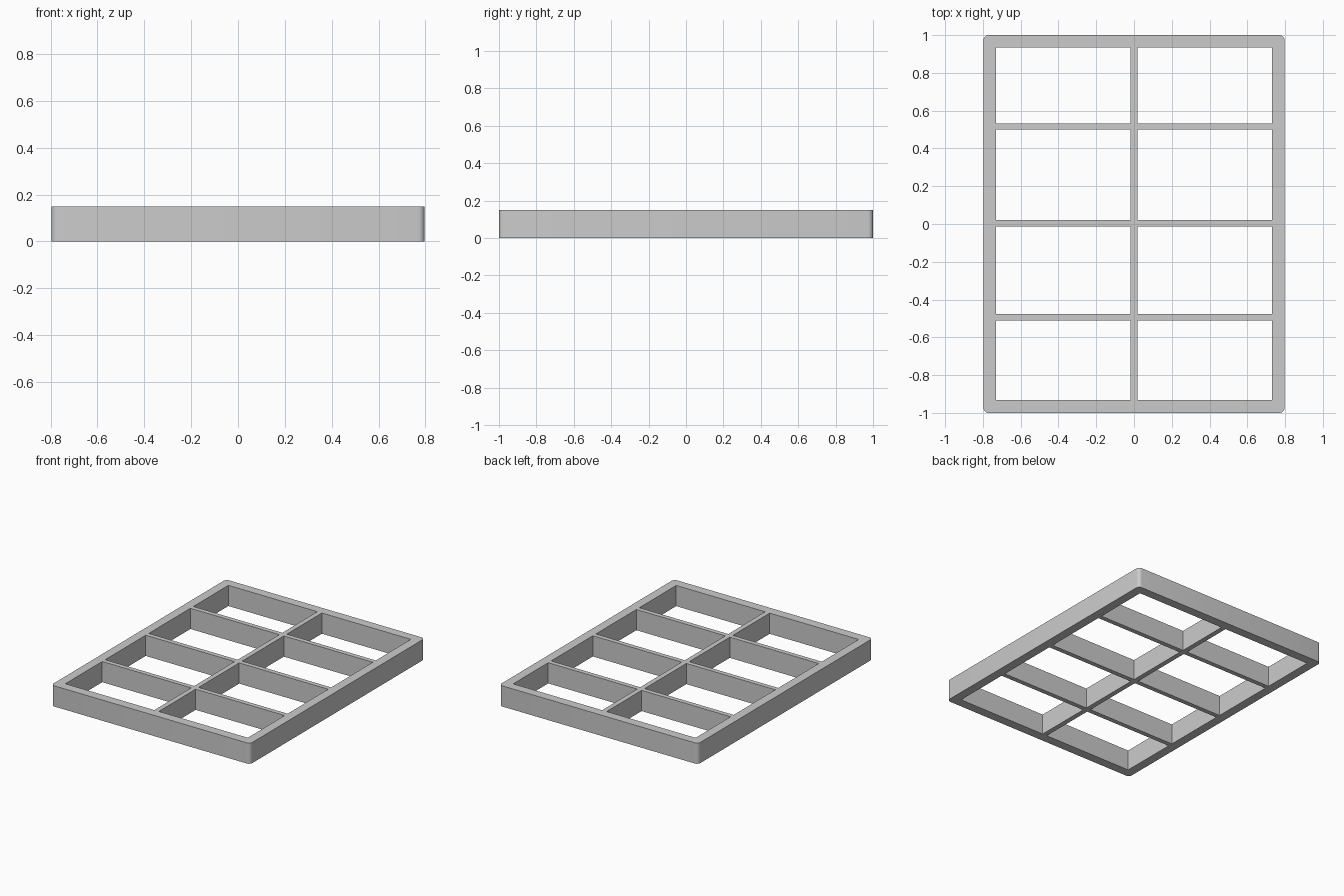
import bpy
import bmesh
from mathutils import Matrix, Vector

HEIGHT = 0.15

if "Cube" in bpy.data.objects:
    bpy.data.objects.remove(bpy.data.objects["Cube"], do_unlink=True)

grey = bpy.data.materials.new("plain grey")
grey.use_nodes = True
grey.diffuse_color = (0.6, 0.6, 0.6, 1)
grey.node_tree.nodes["Principled BSDF"].inputs["Base Color"].default_value = (0.6, 0.6, 0.6, 1)


def add_box(bm, x0, x1, y0, y1, z0, z1):
    centre = Vector((x0 + x1, y0 + y1, z0 + z1)) / 2
    size = Matrix.Diagonal((x1 - x0, y1 - y0, z1 - z0, 1))
    bmesh.ops.create_cube(bm, size=1, matrix=Matrix.Translation(centre) @ size)


def make_object(name, bm):
    mesh = bpy.data.meshes.new(name)
    bm.to_mesh(mesh)
    bm.free()
    mesh.materials.append(grey)
    obj = bpy.data.objects.new(name, mesh)
    bpy.context.collection.objects.link(obj)
    return obj


# Solid slab with rounded upright corners
bm = bmesh.new()
add_box(bm, -0.797, 0.797, -1, 1, 0, HEIGHT)
uprights = [e for e in bm.edges if abs(e.verts[0].co.z - e.verts[1].co.z) > 0.1]
bmesh.ops.bevel(bm, geom=uprights, offset=0.027, segments=5, profile=0.5, affect='EDGES')
frame = make_object("grid_frame", bm)

# Window openings: the walls left between them form the rim and dividers
columns = [(-0.731, -0.018), (0.018, 0.731)]
divider_centres = [-0.493, 0.005, 0.516]
half = 0.017
starts = [-0.932] + [y + half for y in divider_centres]
ends = [y - half for y in divider_centres] + [0.934]
bm = bmesh.new()
for x0, x1 in columns:
    for y0, y1 in zip(starts, ends):
        add_box(bm, x0, x1, y0, y1, -0.1, HEIGHT + 0.1)
cutter = make_object("window_cutter", bm)
cutter.hide_render = True

cut = frame.modifiers.new("windows", 'BOOLEAN')
cut.operation = 'DIFFERENCE'
cut.solver = 'EXACT'
cut.object = cutter

# Apply the openings and smooth only the rounded corners
bpy.ops.object.select_all(action='DESELECT')
frame.select_set(True)
bpy.context.view_layer.objects.active = frame
bpy.ops.object.modifier_apply(modifier=cut.name)
bpy.data.objects.remove(cutter, do_unlink=True)
bpy.ops.object.shade_smooth_by_angle()
